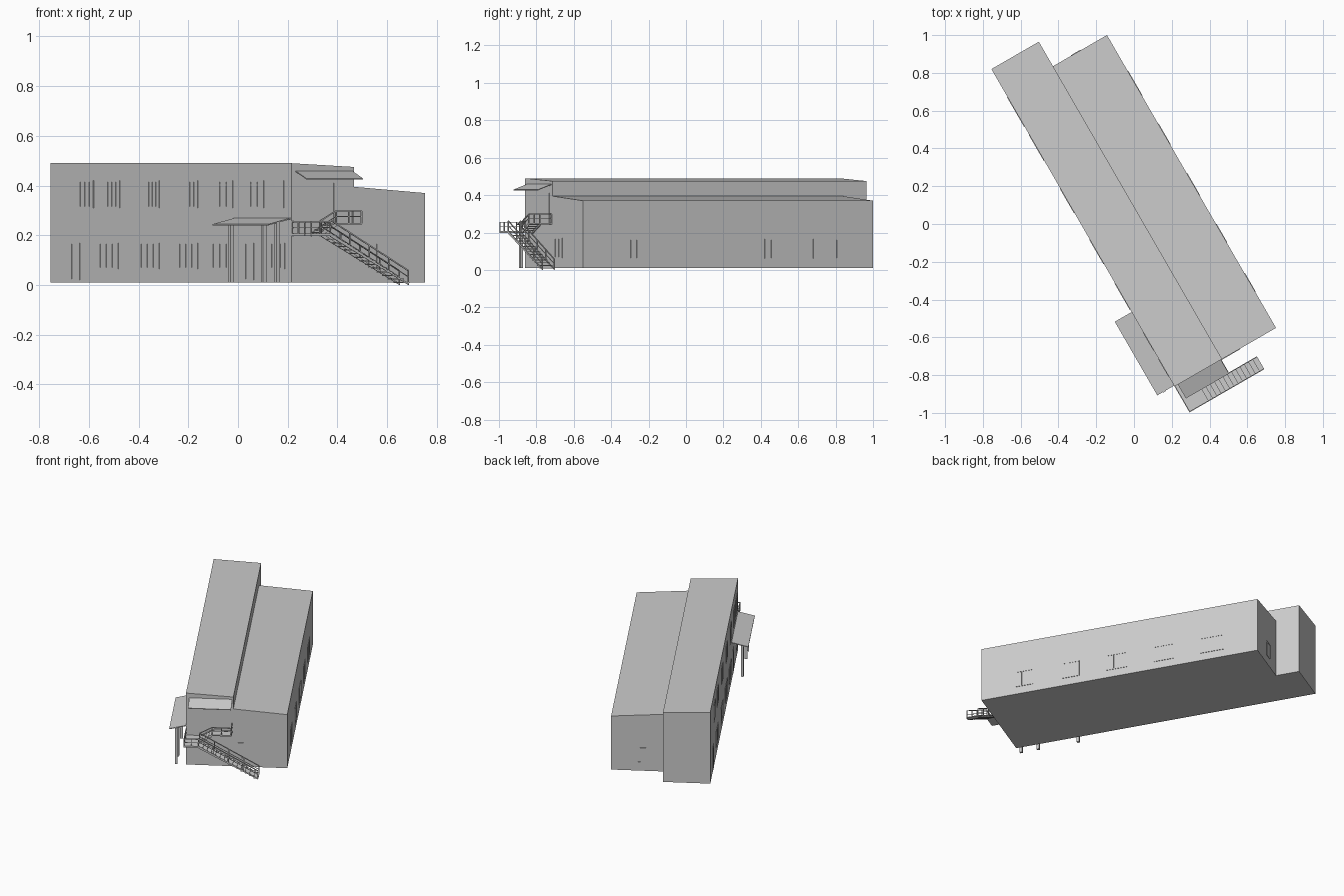
import bpy, bmesh, math
from mathutils import Matrix, Vector

if "Cube" in bpy.data.objects:
    bpy.data.objects.remove(bpy.data.objects["Cube"])

# Building frame: local x runs across the short end, local y along the length
PLACE = Matrix.Translation((0.215, -0.86, 0)) @ Matrix.Rotation(math.radians(30), 4, 'Z')
LOW_END, LENGTH, RIDGE, WIDTH = 1.79, 1.94, 0.29, 0.62


def finish(name, bm):
    bmesh.ops.recalc_face_normals(bm, faces=bm.faces)
    mesh = bpy.data.meshes.new(name)
    bm.to_mesh(mesh)
    bm.free()
    ob = bpy.data.objects.new(name, mesh)
    bpy.context.collection.objects.link(ob)
    ob.matrix_world = PLACE
    return ob


def box(bm, a, b):
    a, b = Vector(a), Vector(b)
    size = [max(abs(q - p), 1e-4) for p, q in zip(a, b)]
    m = Matrix.Translation((a + b) / 2) @ Matrix.Diagonal((*size, 1))
    bmesh.ops.create_cube(bm, size=1, matrix=m)


def bar(bm, a, b, t=0.005):
    a, b = Vector(a), Vector(b)
    d = b - a
    m = (Matrix.Translation((a + b) / 2) @ d.to_track_quat('Z', 'Y').to_matrix().to_4x4()
         @ Matrix.Diagonal((t, t, d.length, 1)))
    bmesh.ops.create_cube(bm, size=1, matrix=m)


def extrude(bm, profile, y0, y1):
    """Extrude an (x, z) profile along local y."""
    face = bm.faces.new([bm.verts.new((x, y0, z)) for x, z in profile])
    out = bmesh.ops.extrude_face_region(bm, geom=[face])
    verts = [g for g in out['geom'] if isinstance(g, bmesh.types.BMVert)]
    bmesh.ops.translate(bm, verts=verts, vec=(0, y1 - y0, 0))


# Tall and low blocks with sloping roofs
bm = bmesh.new()
extrude(bm, [(0, 0.01), (RIDGE, 0.01), (RIDGE, 0.475), (0, 0.49)], 0, LENGTH)
finish("tall_block", bm)
bm = bmesh.new()
extrude(bm, [(RIDGE, 0.01), (WIDTH, 0.01), (WIDTH, 0.37), (RIDGE, 0.395)], 0, LOW_END)
finish("low_block", bm)

# Walls map (position along wall, outward offset, height) to local space
WALLS = {
    "left": lambda a, d, z: (-d, a, z),
    "right": lambda a, d, z: (WIDTH + d, a, z),
    "front": lambda a, d, z: (a, -d, z),
    "back": lambda a, d, z: (a, LOW_END + d, z),
}


def window(bm, wall, a0, a1, z0, z1, panes=3, transom=None):
    """Slim frame with mullions, standing just proud of the wall."""
    w = WALLS[wall]
    t, d = 0.005, 0.003
    box(bm, w(a0, -0.002, z0), w(a1, 0.001, z1))
    for i in range(panes + 1):
        a = a0 + (a1 - a0 - t) * i / panes
        box(bm, w(a, 0, z0), w(a + t, d, z1))
    for z in [z0, z1 - t] + ([transom] if transom else []):
        box(bm, w(a0, 0, z), w(a1, d, z + t))


def left_span(x0, x1):
    """Turn front-view x readings into distances along the left wall."""
    return sorted(((0.215 - x0) * 2, (0.215 - x1) * 2))


bm = bmesh.new()
for x0, x1 in [(-.635, -.58), (-.525, -.475), (-.36, -.315), (-.21, -.16)]:
    window(bm, "left", *left_span(x0, x1), 0.31, 0.42)
for x0, x1 in [(-.075, -.02), (.05, .105), (.13, .185)]:
    window(bm, "left", *left_span(x0, x1), 0.31, 0.42, 2, 0.40)
finish("upper_windows", bm)

bm = bmesh.new()
for x0, x1 in [(-.555, -.48), (-.39, -.315), (-.235, -.16), (-.10, -.02), (.135, .19)]:
    window(bm, "left", *left_span(x0, x1), 0.065, 0.17)
finish("lower_windows", bm)

bm = bmesh.new()
for a0, a1 in [(.22, .335), (.52, .635), (.81, .945), (1.12, 1.247), (1.42, 1.57)]:
    window(bm, "right", a0, a1, 0.06, 0.165)
window(bm, "front", 0.285, 0.40, 0.065, 0.17)
window(bm, "back", 0.40, 0.46, 0.065, 0.165, 1)
finish("side_and_end_windows", bm)

bm = bmesh.new()
window(bm, "left", *left_span(-.67, -.635), 0.02, 0.17, 1)
window(bm, "left", *left_span(.03, .065), 0.02, 0.17, 1)
window(bm, "front", 0.195, 0.26, 0.25, 0.41, 1)
finish("doors", bm)

# Entrance canopy on posts
bm = bmesh.new()
extrude(bm, [(-0.103, 0.24), (0, 0.265), (0, 0.27), (-0.103, 0.245)], 0.005, 0.455)
finish("entrance_canopy", bm)
bm = bmesh.new()
for v in (0.01, 0.12, 0.38):
    box(bm, (-0.068, v - 0.008, 0.01), (-0.052, v + 0.008, 0.252))
finish("canopy_posts", bm)

# Sloping canopy over the upper door
bm = bmesh.new()
t = 0.004
ends = [[bm.verts.new((x, y, z)) for y, z in
         [(0, 0.455), (-0.085, 0.425), (-0.085, 0.425 + t), (0, 0.455 + t)]]
        for x in (0.02, 0.283)]
bm.faces.new(ends[0])
bm.faces.new(ends[1])
for i in range(4):
    j = (i + 1) % 4
    bm.faces.new((ends[0][i], ends[0][j], ends[1][j], ends[1][i]))
finish("door_canopy", bm)

# Stair landings
bm = bmesh.new()
box(bm, (0.0, -0.158, 0.198), (0.09, 0, 0.208))
box(bm, (0.165, -0.075, 0.243), (0.285, 0, 0.25))
finish("landings", bm)


def flight(name, a, b, y0, y1, steps):
    """Open flight from (x, z) point a up or down to b, with two stringers."""
    bm = bmesh.new()
    (xa, za), (xb, zb) = a, b
    run = (xb - xa) / steps
    for i in range(steps):
        z = za + (zb - za) * (i + 0.5) / steps
        x = xa + run * i
        box(bm, (x - 0.002, y0, z - 0.003), (x + run + 0.002, y1, z + 0.001))
    for y in (y0, y1 - 0.005):
        extrude(bm, [(xa, za - 0.012), (xb, max(zb - 0.012, 0)), (xb, zb + 0.003),
                     (xa, za + 0.003)], y, y + 0.005)
    finish(name, bm)


flight("lower_flight", (0.09, 0.207), (0.455, 0.003), -0.158, -0.08, 14)
flight("upper_flight", (0.09, 0.207), (0.165, 0.248), -0.075, -0.002, 4)


def railing(bm, a, b, posts, h=0.05):
    a, b, up = Vector(a), Vector(b), Vector((0, 0, h))
    bar(bm, a + up, b + up)
    bar(bm, a + up * 0.55, b + up * 0.55, 0.003)
    for i in range(posts):
        p = a.lerp(b, i / (posts - 1))
        bar(bm, p, p + up)


# Railings
bm = bmesh.new()
for y in (-0.156, -0.082):
    railing(bm, (0.09, y, 0.207), (0.453, y, 0.003), 5, 0.055)
railing(bm, (0.002, -0.156, 0.2), (0.09, -0.156, 0.2), 3, 0.055)
railing(bm, (0.002, -0.156, 0.2), (0.002, -0.003, 0.2), 4, 0.055)
railing(bm, (0.09, -0.073, 0.207), (0.165, -0.073, 0.248), 2)
railing(bm, (0.165, -0.073, 0.248), (0.283, -0.073, 0.248), 3)
railing(bm, (0.283, -0.073, 0.248), (0.283, -0.003, 0.248), 2)
finish("stair_railings", bm)
